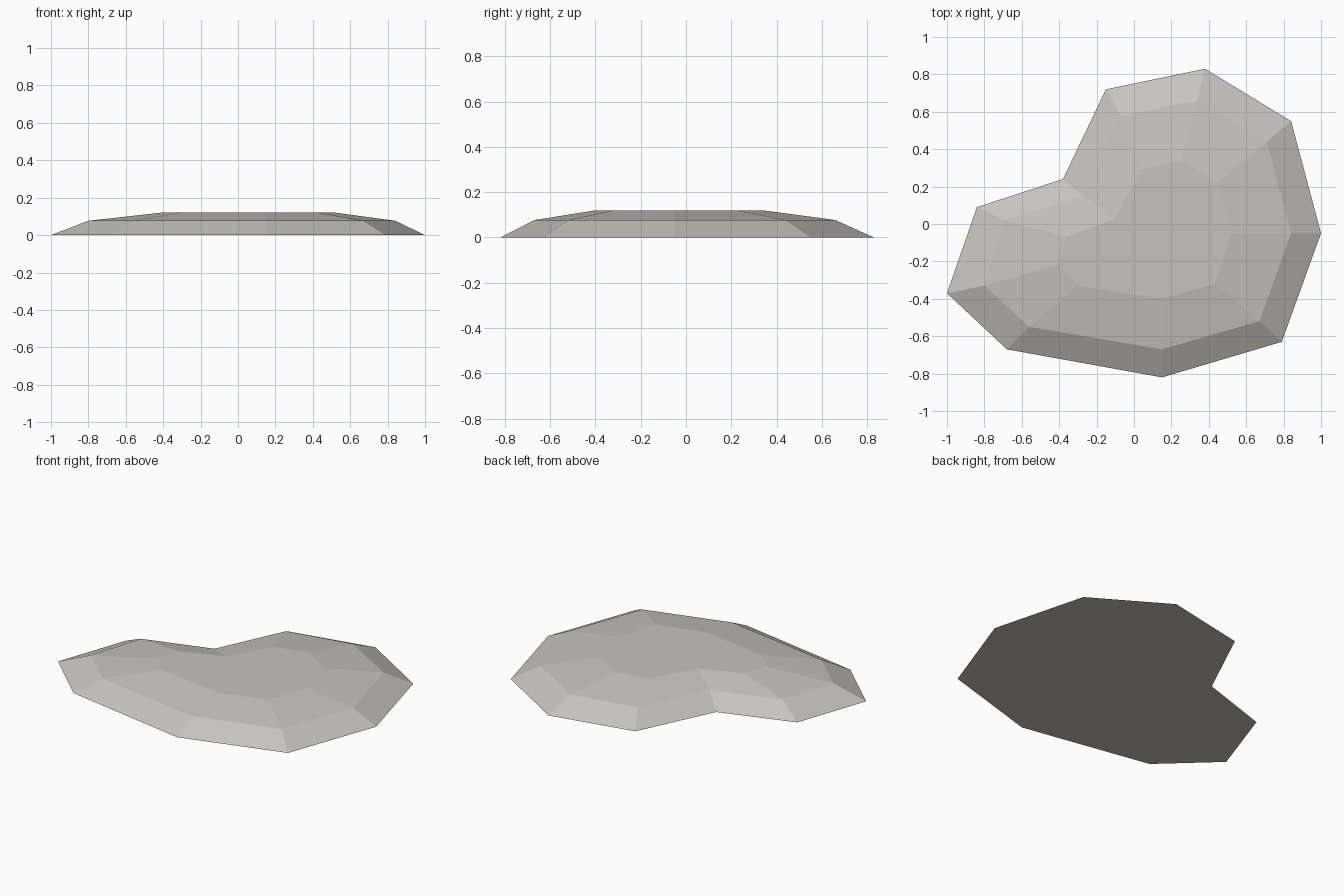
import bpy
import bmesh

cube = bpy.data.objects.get("Cube")
if cube:
    bpy.data.objects.remove(cube, do_unlink=True)

# Single pale stone colour
stone = bpy.data.materials.new("pale grey stone")
stone.use_nodes = True
colour = (0.56, 0.55, 0.525, 1)
stone.diffuse_color = colour
bsdf = stone.node_tree.nodes["Principled BSDF"]
bsdf.inputs["Base Color"].default_value = colour
bsdf.inputs["Roughness"].default_value = 0.9

# Kidney-shaped contours: ground edge, shoulder and top plateau
ground = [(-1, -.37), (-.68, -.67), (.15, -.82), (.79, -.63), (1, -.05),
          (.84, .55), (.38, .83), (-.15, .72), (-.38, .24), (-.84, .09)]
shoulder = [(-.8, -.33), (-.56, -.55), (.15, -.67), (.67, -.52), (.84, -.05),
            (.71, .44), (.34, .66), (-.07, .58), (-.27, .15), (-.69, .02)]
plateau = [(-.41, -.22), (-.3, -.33), (.15, -.4), (.43, -.32), (.52, -.05),
           (.45, .22), (.25, .34), (.04, .29), (-.1, .03), (-.36, -.07)]

bm = bmesh.new()
rings = [[bm.verts.new((x, y, z)) for x, y in contour]
         for contour, z in ((ground, 0), (shoulder, .077), (plateau, .12))]

# Sloping facets between neighbouring contours
for low, high in zip(rings, rings[1:]):
    for i in range(len(low)):
        j = (i + 1) % len(low)
        bm.faces.new((low[i], low[j], high[j], high[i]))

# Flat top and underside
bm.faces.new(rings[-1])
bm.faces.new(rings[0][::-1])
bm.normal_update()

mesh = bpy.data.meshes.new("flat_rock")
bm.to_mesh(mesh)
bm.free()
mesh.materials.append(stone)
rock = bpy.data.objects.new("flat_rock", mesh)
bpy.context.collection.objects.link(rock)
